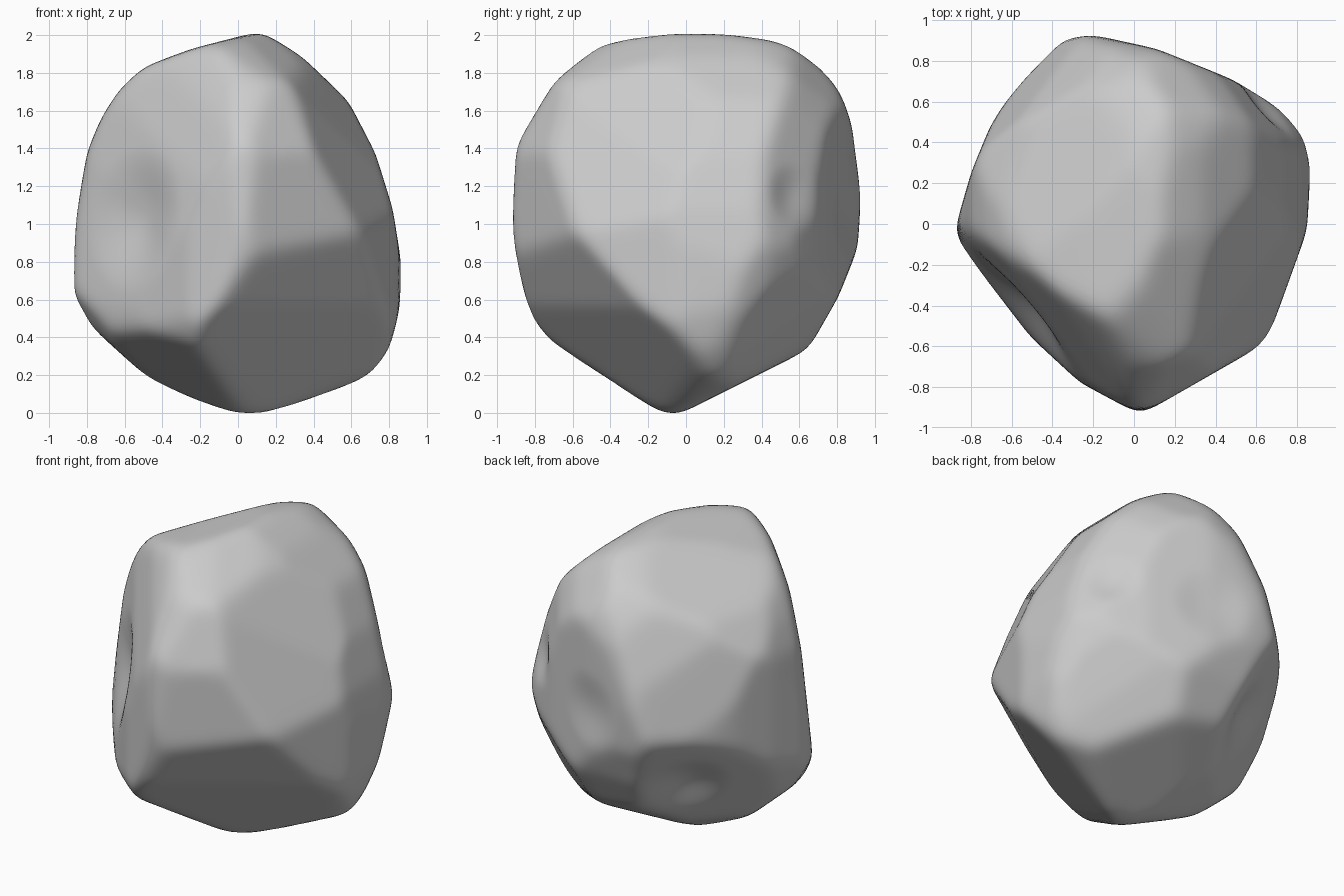
import bpy
import bmesh
from mathutils import Vector

cube = bpy.data.objects.get("Cube")
if cube:
    bpy.data.objects.remove(cube, do_unlink=True)

CENTRE = Vector((0, 0, 1))
WEAR = .009  # spare stone that the edge wear takes off again
planes = []  # (outward normal, distance from CENTRE)


def cut(normal, distance):
    planes.append((Vector(normal).normalized(), distance + WEAR))


def cut_outline(points, right, up):
    """Trim the stone by every edge of an outline lying in the right/up plane."""
    right, up = Vector(right).normalized(), Vector(up).normalized()
    for (ax, ay), (bx, by) in zip(points, points[1:] + points[:1]):
        nx, ny = by - ay, ax - bx
        length = (nx * nx + ny * ny) ** 0.5
        distance = (nx * ax + ny * ay) / length
        normal = right * nx + up * ny
        cut(normal if distance > 0 else -normal, abs(distance))


# Outlines across the main axes, heights relative to the centre
cut_outline([(.14, 1), (.07, 1), (-.24, .92), (-.51, .82), (-.61, .73), (-.72, .55),
             (-.79, .38), (-.87, -.08), (-.86, -.39), (-.82, -.52), (-.42, -.86),
             (-.02, -.99), (.17, -1), (.72, -.79), (.78, -.72), (.85, -.44),
             (.86, -.23), (.81, .08), (.72, .37), (.57, .66), (.35, .87)],
            (1, 0, 0), (0, 0, 1))
cut_outline([(-.12, -1), (-.04, -1), (.64, -.66), (.8, -.38), (.9, -.13), (.92, .15),
             (.87, .53), (.8, .72), (.65, .89), (.57, .95), (.18, 1), (-.08, 1),
             (-.29, .98), (-.47, .94), (-.69, .75), (-.89, .42), (-.92, 0),
             (-.85, -.42), (-.75, -.6), (-.65, -.71)],
            (0, 1, 0), (0, 0, 1))
cut_outline([(.02, -.92), (.06, -.91), (.62, -.59), (.66, -.53), (.84, -.03), (.86, .35),
             (.83, .44), (.74, .54), (.48, .7), (.11, .85), (-.25, .93), (-.35, .91),
             (-.5, .8), (-.7, .47), (-.79, .25), (-.87, -.03), (-.85, -.1),
             (-.52, -.53), (-.26, -.77)],
            (1, 0, 0), (0, 1, 0))

# Outlines across the slanting directions
cut_outline([(.45, 1), (.66, .78), (.75, .61), (.8, .4), (.92, -.14), (.83, -.54),
             (.75, -.71), (.65, -.84), (.36, -.94), (.05, -.98), (-.59, -.78),
             (-.72, -.57), (-.76, -.08), (-.71, .4), (-.63, .68), (-.52, .79), (.25, 1)],
            (.82, .57, 0), (-.29, .41, .87))
cut_outline([(-.93, -.04), (-.8, .46), (-.63, .66), (-.45, .79), (-.13, .92), (.16, .98),
             (.38, .97), (.5, .78), (.61, .46), (.68, .1), (.75, -.52), (.64, -.68),
             (.4, -.85), (-.01, -.89), (-.53, -.78), (-.72, -.52), (-.87, -.25)],
            (-.82, -.57, 0), (.29, -.41, .87))
cut_outline([(-.86, -.08), (-.62, .44), (-.36, .8), (-.03, 1.02), (.23, 1.09), (.42, 1),
             (.59, .83), (.75, .51), (.85, .11), (.86, -.1), (.79, -.38), (.63, -.69),
             (.26, -.91), (-.31, -.91)],
            (-.8, .6, 0), (.3, .4, .87))

# Broad chipped facets around the underside, and two blunted upper corners
cut((.43, -.62, -.65), .76)
cut((-.42, -.36, -.83), .875)
cut((-.61, .61, -.5), .79)
cut((.45, -.8, .35), .9)
cut((-.7, .3, .6), .91)

# Shallow hollows: position, radius, depth
hollows = [(Vector((-.58, -.45, 1.03)), .4, .07),
           (Vector((-.4, .57, .58)), .28, .05),
           (Vector((.1, .84, 1.05)), .26, .025),
           (Vector((.67, .6, 1.15)), .2, .03)]

# Shape a fine sphere to the facets, then wear the edges
bm = bmesh.new()
bmesh.ops.create_icosphere(bm, subdivisions=6, radius=1)
for v in bm.verts:
    d = v.co.normalized()
    reach = min(h / n.dot(d) for n, h in planes if n.dot(d) > .05)
    v.co = CENTRE + d * reach
for _ in range(6):
    bmesh.ops.smooth_vert(bm, verts=bm.verts, factor=.5, use_axis_x=True,
                          use_axis_y=True, use_axis_z=True)
for v in bm.verts:
    d = (v.co - CENTRE).normalized()
    for place, radius, depth in hollows:
        t = (v.co - place).length / radius
        if t < 1:
            v.co -= d * depth * (1 - t * t) ** 2

mesh = bpy.data.meshes.new("boulder")
bm.to_mesh(mesh)
bm.free()
mesh.shade_smooth()
boulder = bpy.data.objects.new("boulder", mesh)
bpy.context.collection.objects.link(boulder)

# Plain stone colour
stone = bpy.data.materials.new("stone_grey")
stone.use_nodes = True
colour = (.6, .6, .6, 1)
stone.diffuse_color = colour
stone.node_tree.nodes["Principled BSDF"].inputs["Base Color"].default_value = colour
mesh.materials.append(stone)
